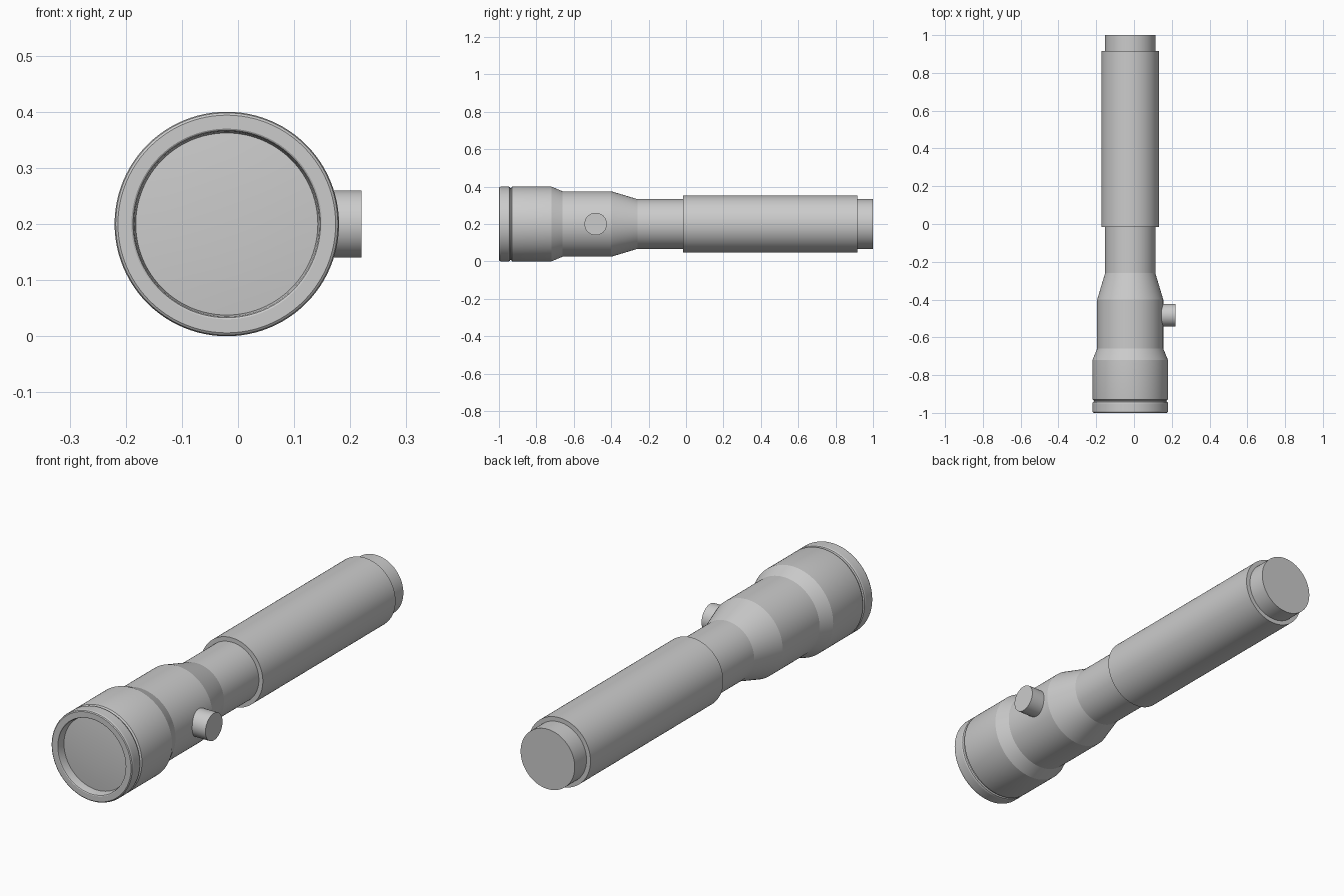
import bpy, math

if "Cube" in bpy.data.objects:
    bpy.data.objects.remove(bpy.data.objects["Cube"])

AXIS_X, AXIS_Z = -0.02, 0.2
SEGMENTS = 96


def lathe(name, profile, location, along="Y", closed=False):
    """Revolve (position, radius) points; zero radius makes a pole."""
    verts, rings, faces = [], [], []
    for p, r in profile:
        n = 1 if r == 0 else SEGMENTS
        rings.append(range(len(verts), len(verts) + n))
        for i in range(n):
            a = 2 * math.pi * i / SEGMENTS
            u, v = r * math.cos(a), r * math.sin(a)
            verts.append((v, p, u) if along == "Y" else (p, u, v))
    pairs = list(zip(rings, rings[1:]))
    if closed:
        pairs.append((rings[-1], rings[0]))
    for a, b in pairs:
        for i in range(SEGMENTS):
            j = (i + 1) % SEGMENTS
            if len(a) == 1:
                faces.append((a[0], b[j], b[i]))
            elif len(b) == 1:
                faces.append((a[i], a[j], b[0]))
            else:
                faces.append((a[i], a[j], b[j], b[i]))
    mesh = bpy.data.meshes.new(name)
    mesh.from_pydata(verts, [], faces)
    obj = bpy.data.objects.new(name, mesh)
    obj.location = location
    bpy.context.collection.objects.link(obj)
    bpy.ops.object.select_all(action="DESELECT")
    obj.select_set(True)
    bpy.context.view_layer.objects.active = obj
    bpy.ops.object.mode_set(mode="EDIT")
    bpy.ops.mesh.select_all(action="SELECT")
    bpy.ops.mesh.normals_make_consistent(inside=False)
    bpy.ops.object.mode_set(mode="OBJECT")
    bpy.ops.object.shade_smooth_by_angle(angle=math.radians(15))
    return obj


center = (AXIS_X, 0, AXIS_Z)

# Body: reflector head, tapered neck, straight tube and flat tail
lathe("body", [(-0.90, 0), (-0.935, 0.192), (-0.93, 0.199), (-0.925, 0.2),
               (-0.72, 0.2), (-0.66, 0.175), (-0.40, 0.175),
               (-0.26, 0.133), (1.0, 0.133), (1.0, 0)], center)

# Front bezel ring with rounded edges
lathe("bezel", [(-0.935, 0.16), (-0.96, 0.162), (-0.99, 0.165), (-0.998, 0.167),
                (-1.0, 0.170), (-1.0, 0.194), (-0.997, 0.198), (-0.99, 0.2),
                (-0.95, 0.2), (-0.943, 0.198), (-0.94, 0.192), (-0.93, 0.190)],
      center, closed=True)

# Slightly domed lens
lathe("lens", [(-0.970, 0), (-0.969, 0.06), (-0.966, 0.12), (-0.962, 0.163),
               (-0.94, 0.163), (-0.94, 0)], center)

# Grip sleeve
lathe("grip", [(-0.015, 0.132), (-0.015, 0.1525), (0.917, 0.1525),
               (0.917, 0.132)], center, closed=True)

# Side switch button
lathe("button", [(0.12, 0), (0.12, 0.06), (0.22, 0.06), (0.22, 0)],
      (0, -0.483, AXIS_Z), along="X")
